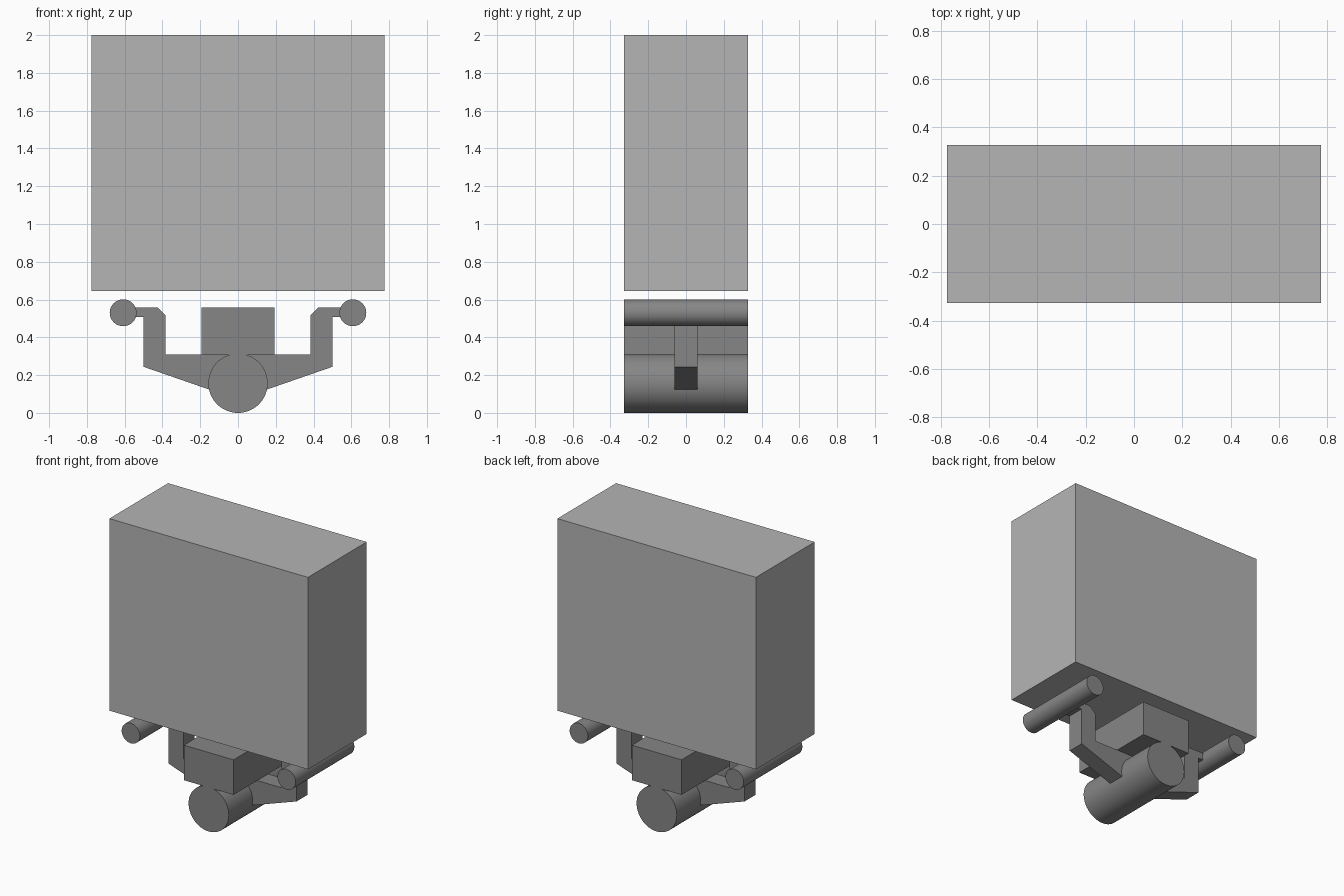
import bpy, bmesh, math

if "Cube" in bpy.data.objects:
    bpy.data.objects.remove(bpy.data.objects["Cube"])

HALF_DEPTH = 0.327


def material(name, value):
    m = bpy.data.materials.new(name)
    m.diffuse_color = (value, value, value, 1)
    m.use_nodes = True
    m.node_tree.nodes["Principled BSDF"].inputs["Base Color"].default_value = m.diffuse_color
    return m


light_grey = material("light grey", 0.46)
dark_grey = material("dark grey", 0.24)


def box(name, half_x, z0, z1, mat):
    bpy.ops.mesh.primitive_cube_add(size=1, location=(0, 0, (z0 + z1) / 2))
    ob = bpy.context.object
    ob.name = name
    ob.scale = (2 * half_x, 2 * HALF_DEPTH, z1 - z0)
    bpy.ops.object.transform_apply(location=True, rotation=True, scale=True)
    ob.data.materials.append(mat)
    return ob


def rod(name, x, z, radius, mat):
    bpy.ops.mesh.primitive_cylinder_add(vertices=64, radius=radius, depth=2 * HALF_DEPTH,
                                        location=(x, 0, z), rotation=(math.pi / 2, 0, 0))
    ob = bpy.context.object
    ob.name = name
    bpy.ops.object.transform_apply(location=True, rotation=True, scale=True)
    bpy.ops.object.shade_smooth_by_angle(angle=math.radians(30))
    ob.data.materials.append(mat)
    return ob


def extruded_profile(name, points, half_y, mat):
    bm = bmesh.new()
    face = bm.faces.new([bm.verts.new((x, -half_y, z)) for x, z in points])
    ext = bmesh.ops.extrude_face_region(bm, geom=[face])
    verts = [g for g in ext["geom"] if isinstance(g, bmesh.types.BMVert)]
    bmesh.ops.translate(bm, verts=verts, vec=(0, 2 * half_y, 0))
    bmesh.ops.recalc_face_normals(bm, faces=bm.faces)
    mesh = bpy.data.meshes.new(name)
    bm.to_mesh(mesh)
    bm.free()
    ob = bpy.data.objects.new(name, mesh)
    bpy.context.collection.objects.link(ob)
    mesh.materials.append(mat)
    return ob


def mirror_x(ob):
    ob.modifiers.new("mirror", 'MIRROR').use_axis[0] = True


# Large upper body
box("upper_body", 0.775, 0.645, 2.0, light_grey)

# Centre block resting on the main cylinder
box("centre_block", 0.194, 0.31, 0.557, dark_grey)
rod("main_cylinder", 0, 0.157, 0.157, dark_grey)

# Bent bracket arms reaching from the main cylinder to the side rods
arm = extruded_profile("bracket_arms", [
    (0.05, 0.088), (0.50, 0.244), (0.50, 0.507), (0.56, 0.507), (0.56, 0.557),
    (0.425, 0.557), (0.383, 0.515), (0.383, 0.309), (0.05, 0.309)], 0.061, dark_grey)
mirror_x(arm)

# Side rods at the arm ends
mirror_x(rod("side_rods", 0.608, 0.53, 0.071, dark_grey))
